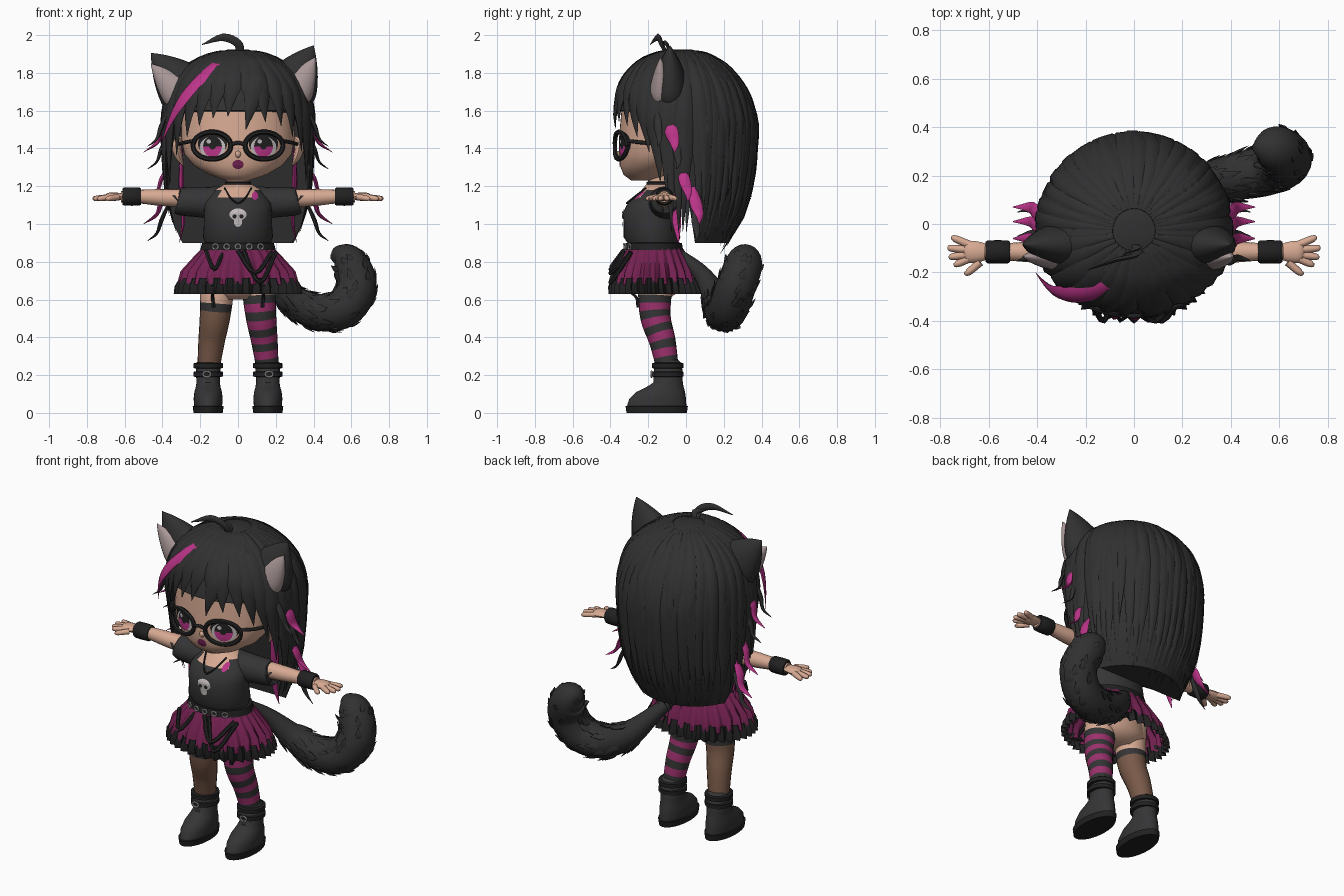
import bpy, bmesh, random
from math import sin, cos, pi, radians, sqrt
from mathutils import Vector

random.seed(4)
if "Cube" in bpy.data.objects:
    bpy.data.objects.remove(bpy.data.objects["Cube"])


def material(name, *rgb):
    m = bpy.data.materials.new(name)
    m.use_nodes = True
    m.diffuse_color = (*rgb, 1)
    m.node_tree.nodes["Principled BSDF"].inputs["Base Color"].default_value = (*rgb, 1)
    return m


black = material("hair black", .03, .03, .03)
cloth = material("charcoal cloth", .035, .035, .037)
deep = material("deep black", .015, .015, .016)
magenta = material("magenta", .5, .035, .25)
burgundy = material("burgundy", .17, .015, .08)
pink = material("stocking pink", .33, .03, .15)
skin = material("skin", .68, .4, .29)
brown = material("sheer brown", .19, .1, .065)
ear_grey = material("inner ear", .4, .31, .31)
silver = material("silver", .55, .5, .5)


def skin_rings(rings, caps=True):
    n = len(rings[0])
    faces = [(i * n + j, i * n + (j + 1) % n, (i + 1) * n + (j + 1) % n, (i + 1) * n + j)
             for i in range(len(rings) - 1) for j in range(n)]
    if caps:
        faces += [tuple(range(n)), tuple(range(len(rings) * n - n, len(rings) * n))]
    return [v for r in rings for v in r], faces


def make(name, geos, mats, rule=None, angle=50):
    verts, faces = [], []
    for v, f in geos:
        faces += [[i + len(verts) for i in face] for face in f]
        verts += v
    mesh = bpy.data.meshes.new(name)
    mesh.from_pydata(verts, [], faces)
    for m in mats:
        mesh.materials.append(m)
    if rule:
        for p in mesh.polygons:
            p.material_index = rule(p.center, p.index)
    bm = bmesh.new()
    bm.from_mesh(mesh)
    bmesh.ops.recalc_face_normals(bm, faces=bm.faces)
    bm.to_mesh(mesh)
    bm.free()
    ob = bpy.data.objects.new(name, mesh)
    bpy.context.collection.objects.link(ob)
    bpy.ops.object.select_all(action='DESELECT')
    ob.select_set(True)
    bpy.context.view_layer.objects.active = ob
    bpy.ops.object.shade_smooth_by_angle(angle=radians(angle))


def smooth(pts, k):
    P = [Vector(p) for p in pts]
    P = [P[0] * 2 - P[1]] + P + [P[-1] * 2 - P[-2]]
    out = []
    for a, b, c, d in zip(P, P[1:], P[2:], P[3:]):
        for t in [j / k for j in range(k)]:
            out.append((b * 2 + (c - a) * t + (a * 2 - b * 5 + c * 4 - d) * t * t
                        + (b * 3 - a - c * 3 + d) * t ** 3) * .5)
    return out + [P[-2]]


def tube(pts, n=8, flat=1, hint=(0, 0, 1), k=4):
    """Sweep an ellipse along points (x, y, z, radius)."""
    S, rings = smooth(pts, k), []
    for i, q in enumerate(S):
        p = q.to_3d()
        t = (S[min(i + 1, len(S) - 1)] - S[max(i - 1, 0)]).to_3d().normalized()
        side = t.cross(hint(p) if callable(hint) else Vector(hint)).normalized()
        up, r = side.cross(t), max(q.w, .001)
        rings.append([p + side * r * cos(2 * pi * j / n) + up * r * flat * sin(2 * pi * j / n)
                      for j in range(n)])
    return skin_rings(rings)


def loft(rows, x=0, n=32, pleats=0, caps=True):
    """Stack ellipses from rows (z, y centre, x radius, y radius, ripple)."""
    rings = []
    for z, yc, rx, ry, *rip in rows:
        ring = []
        for a in [2 * pi * j / n for j in range(n)]:
            k = 1 + (rip[0] if rip else 0) * cos(pleats * a)
            ring.append(Vector((x + rx * k * cos(a), yc + ry * k * sin(a), z)))
        rings.append(ring)
    return skin_rings(rings, caps)


def at(rows, z):
    rows = sorted(rows)
    for a, b in zip(rows, rows[1:]):
        if z <= b[0]:
            break
    t = max(0, min(1, (z - a[0]) / (b[0] - a[0])))
    return [p + (q - p) * t for p, q in zip(a, b)]


def front_y(rows, x, z):
    _, yc, rx, ry = at(rows, z)
    return yc - ry * sqrt(max(0, 1 - (x / rx) ** 2))


def patch(rows, cx, cz, rx, rz, off, n=24):
    """Thin painted disc laid over the front of a loft."""
    rings = []
    for k in (.02, .35, .7, 1):
        ps = [(cx + rx * k * cos(2 * pi * j / n), cz + rz * k * sin(2 * pi * j / n)) for j in range(n)]
        rings.append([Vector((x, front_y(rows, x, z) - off, z)) for x, z in ps])
    return skin_rings(rings, False)


def hoop(cx, cz, rx, rz, r, depth):
    ps = [(cx + rx * cos(a * pi / 10), cz + rz * sin(a * pi / 10)) for a in range(21)]
    return tube([(x, depth(x), z, r) for x, z in ps], 6, hint=(0, 1, 0), k=2)


# Head and face
face = [(1.23, -.24, .06, .05), (1.26, -.21, .15, .12), (1.31, -.175, .235, .175), (1.37, -.15, .285, .205),
        (1.45, -.135, .3, .22), (1.62, -.12, .3, .22)]
make("head", [loft(face, n=48)], [skin])
make("nose", [tube([(0, -.33, 1.39, .008), (0, -.352, 1.37, .016), (0, -.34, 1.35, .008)], hint=(0, 1, 0))], [skin])
make("mouth", [patch(face, 0, 1.315, .03, .024, .004)], [burgundy])
for s, side in ((-1, "right"), (1, "left")):
    x = s * .135
    make(side + "_lashes", [patch(face, x, 1.425, .078, .062, .003)], [deep])
    make(side + "_eye_white", [patch(face, x, 1.407, .068, .056, .005)], [silver])
    make(side + "_iris", [patch(face, x, 1.41, .05, .056, .007)], [deep, magenta], lambda c, i: int(c.z < 1.412))
    make(side + "_pupil", [patch(face, x, 1.42, .02, .025, .009)], [deep])
    make(side + "_eye_shine", [patch(face, x - .02, 1.437, .012, .012, .0095)], [silver])
    make(side + "_human_ear", [tube([(s * .29, -.11, 1.31, .01), (s * .315, -.1, 1.36, .04),
         (s * .325, -.09, 1.42, .05), (s * .3, -.09, 1.46, .02)], flat=.5, hint=(1, 0, 0))], [skin])

# Glasses
bow = lambda x: -.378 + 1.2 * x * x
frames = [hoop(s * .138, 1.415, .1, .072, .013, bow) for s in (-1, 1)]
frames += [tube([(s * .235, -.31, 1.44, .01), (s * .29, -.22, 1.43, .01), (s * .32, -.08, 1.42, .01)]) for s in (-1, 1)]
frames.append(tube([(-.04, -.375, 1.42, .01), (0, -.38, 1.43, .01), (.04, -.375, 1.42, .01)]))
make("glasses", frames, [deep])

# Hair mass: rows (z, x radius, front depth, back depth)
hair = [(1.925, .05, .05, .06), (1.9, .15, .13, .15), (1.85, .25, .22, .23), (1.78, .33, .29, .3),
        (1.7, .375, .335, .355), (1.6, .395, .36, .39), (1.55, .4, .362, .405), (1.3, .4, .33, .4),
        (1.1, .385, .3, .365), (1, .36, .3, .33), (.9, .31, .25, .27), (.8, .26, .2, .18)]


def hair_point(a, z, k=1):
    _, rx, front, back = at(hair, z)
    return Vector((k * rx * cos(a), -.03 + k * sin(a) * (back if sin(a) > 0 else front), z))


rings = []
for z, *_ in hair[:-1]:
    ring = [hair_point(2 * pi * j / 48, z, .95) for j in range(48)]
    if z < 1.58:
        for p in ring:
            p.y = max(p.y, -.05 + (1.55 - z) * .15)
    rings.append(ring)
make("hair_mass", [skin_rings(rings)], [black])

outward = lambda p: p - Vector((0, -.03, min(p.z, 1.5)))


def lock(a, b, tip, w, k=.97, flare=0):
    """Tapered lock running from the crown down the hair surface."""
    pts = []
    for u in [i / 9 for i in range(10)]:
        p = hair_point(radians(a + (b - a) * u), 1.915 - (1.915 - tip) * u ** 1.7, k + flare * u * u)
        pts.append((*p, w * min(1, .2 + 2.2 * u) * min(1, 3 * (1 - u) + .02)))
    return tube(pts, 6, .45, outward, 2)


# Long and layered back locks
locks = []
for i in range(29):
    a = -8 + 196 * i / 28
    edge = abs(a - 90) / 98
    locks.append(lock(a, a + random.uniform(-4, 4), .83 + .12 * edge + random.uniform(0, .07), .048))
for i in range(22):
    a = -15 + 210 * i / 21
    locks.append(lock(a, a + random.uniform(-6, 6), random.uniform(1, 1.45), .038, .985, .02))
make("back_locks", locks, [black])

# Fringe and face-framing locks
fringe = [(300, 276, 1.5), (285, 292, 1.54), (300, 306, 1.52), (310, 318, 1.46), (318, 330, 1.38), (330, 340, 1.22),
          (345, 350, 1.1), (270, 262, 1.57), (258, 250, 1.56), (245, 238, 1.52), (235, 226, 1.46),
          (222, 213, 1.36), (208, 199, 1.2), (195, 189, 1.08), (278, 281, 1.58)]
make("fringe_locks", [lock(*f, .06) for f in fringe], [black])

# Magenta streak and flyaway ends
tint = [lock(264, 206, 1.42, .042, 1.01, .12)]
wisps = []
for s in (-1, 1):
    for y, z, r in ((-.09, 1.58, .035), (-.02, 1.32, .03), (.04, 1.2, .032)):
        tint.append(tube([(s * .36, y, z, .01), (s * .405, y + .01, z - .08, r), (s * .43, y + .03, z - .15, r * .7),
                          (s * .5, y + .03, z - .2, .002)], 6, .4, outward))
    tint.append(tube([(s * .3, -.08, 1.4, .02), (s * .3, -.07, 1.2, .035), (s * .29, -.05, 1.02, .025),
                      (s * .31, -.04, .9, .002)], 6, .4, outward))
    for y, z in ((-.15, 1.62), (-.05, 1.5), (.05, 1.12)):
        wisps.append(tube([(s * .36, y, z, .012), (s * .405, y, z - .1, .022), (s * .43, y + .01, z - .17, .014),
                           (s * .48, y, z - .21, .002)], 6, .5, outward))
make("magenta_locks", tint, [magenta])
wisps += [tube([(.01, -.1, 1.89, .025), (0, -.13, 1.955, .022), (-.08, -.15, 1.988, .02), (-.19, -.19, 1.95, .002)],
               6, .5, (0, 1, 0)),
          tube([(0, -.09, 1.89, .02), (.01, -.1, 1.95, .018), (-.05, -.13, 1.965, .002)], 6, .5, (0, 1, 0))]
make("stray_locks", wisps, [black])

# Cat ears: cones swept from base to tip
for side, base, tip in (("right", (-.3, 1.73), (-.46, 1.905)), ("left", (.29, 1.745), (.4, 1.945))):
    d = Vector((tip[0] - base[0], 0, tip[1] - base[1]))
    b = Vector((base[0], -.085, base[1]))
    out = Vector((.03 if side == "left" else -.03, -.05, -.025))
    cone = lambda o, w, end: [(*(o + d * t * end), w * r) for t, r in ((-.3, 1), (0, 1), (.4, .72), (.75, .35), (1, .01))]
    make(side + "_cat_ear", [tube(cone(b, .14, 1), 16, .65, (0, 1, 0))], [black])
    make(side + "_inner_ear", [tube(cone(b + out, .085, .82), 16, .65, (0, 1, 0))], [ear_grey])

# Torso, neck and shirt details
torso = [(.87, -.17, .16, .12), (.93, -.18, .185, .15), (1, -.185, .18, .145), (1.06, -.19, .18, .145),
         (1.11, -.18, .175, .128), (1.14, -.165, .155, .11), (1.18, -.15, .12, .085), (1.21, -.14, .075, .07)]
make("shirt", [loft(torso, n=40)], [cloth, skin], lambda c, i: int(c.z > 1.14 and abs(c.x) < .1))
make("neck", [loft([(z, -.14, .062, .06) for z in (1.1, 1.2, 1.3)])], [skin])
make("choker", [loft([(z, -.14, r, r) for z, r in ((1.195, .06), (1.2, .07), (1.22, .07), (1.225, .06))])], [deep])
make("necklace", [tube([(x, front_y(torso, x, z) - .006, z, .005) for x, z in
     ((-.07, 1.19), (-.04, 1.14), (0, 1.11), (.04, 1.14), (.07, 1.19))], 6)], [deep])
make("shirt_emblem", [patch(torso, 0, 1.05, .045, .032, .005), patch(torso, 0, 1.01, .022, .025, .005)], [silver])
make("emblem_eyes", [patch(torso, x, 1.04, .011, .011, .009) for x in (-.018, .018)], [deep])
make("shoulder_strap", [patch(torso, .09, 1.15, .016, .022, .006)], [magenta])

# Arms, cuffs and hands
for s, side in ((-1, "right"), (1, "left")):
    along = lambda *ps: [(s * x, -.115, z, r) for x, z, r in ps]
    make(side + "_sleeve", [tube(along((.08, 1.11, .09), (.2, 1.115, .08), (.31, 1.12, .072), (.315, 1.125, .05)), 20)], [cloth])
    make(side + "_arm", [tube(along((.25, 1.135, .05), (.4, 1.14, .045), (.52, 1.145, .036), (.62, 1.145, .03)), 16)], [skin])
    make(side + "_cuff", [tube(along((.515, 1.145, .036), (.52, 1.145, .047), (.605, 1.145, .047), (.61, 1.145, .034)), 20, k=2)], [deep])
    hand = [tube(along((.6, 1.145, .03), (.64, 1.145, .042), (.68, 1.143, .045), (.7, 1.14, .03)), 12, .5)]
    for x, y in ((.755, -.06), (.77, -.1), (.765, -.135), (.745, -.165), (.7, -.2)):
        root = (s * (.635 if y < -.18 else .675), -.115 + (y + .115) * .5, 1.142, .017)
        hand.append(tube([root, (s * (x - .015), y, 1.135, .014), (s * x, y, 1.133, .004)], 8))
    make(side + "_hand", hand, [skin])

# Skirt, ruffle, belt and chains
make("skirt", [loft([(.9, -.165, .165, .13, 0), (.83, -.165, .225, .17, .03), (.75, -.165, .29, .21, .05),
                     (.68, -.165, .305, .225, .06)], n=144, pleats=24, caps=False)], [burgundy])
make("ruffle", [loft([(.715, -.165, .3, .22, .03), (.67, -.165, .32, .235, .05), (.63, -.16, .318, .235, .07)],
                     n=144, pleats=36, caps=False)], [deep])
make("hips", [loft([(.6, -.16, .1, .07), (.65, -.155, .18, .12), (.75, -.16, .18, .125), (.88, -.165, .15, .11)])], [skin])
make("belt", [loft([(.86, -.17, .16, .12), (.862, -.17, .2, .155), (.9, -.17, .19, .148), (.902, -.17, .16, .12)])], [deep])
make("belt_studs", [hoop(x, .88, .014, .014, .005, lambda v: -.17 - .158 * sqrt(1 - (v / .21) ** 2))
                    for x in (-.12, -.06, 0, .06, .12)], [silver])
make("hip_chains", [tube([(a, -.33, .86, .012), ((a + b) / 2, -.4, .86 - drop, .012), (b, -.29, .85, .012)], 6)
                    for a, b, drop in ((0, .18, .12), (.03, .2, .17), (-.17, -.08, .1))], [deep])

# Legs and boots
for s, side in ((-1, "right"), (1, "left")):
    path = [(s * x, y, z, r) for x, y, z, r in ((.105, -.15, .75, .09), (.113, -.165, .62, .088),
            (.123, -.16, .5, .08), (.14, -.125, .38, .07), (.155, -.1, .25, .06))]
    striped = lambda c, i: 0 if i // 20 < 6 else 1 + (i // 20 // 2 + 1) % 2
    sheer = lambda c, i: 0 if i // 20 < 8 else 1 if i // 20 < 10 else 2
    make(side + "_leg", [tube(path, 20, 1, (0, 1, 0), 6)], [skin, cloth, pink if s > 0 else brown], striped if s > 0 else sheer)
    make(side + "_garter_strap", [tube([(s * .14, -.37, .68, .008), (s * .135, -.27, .62, .008),
                                        (s * .13, -.25, .56, .012)], 6)], [deep])
    make(side + "_boot", [loft([(0, -.155, .077, .16), (.035, -.155, .082, .165), (.037, -.155, .074, .157),
         (.075, -.15, .077, .15), (.11, -.135, .073, .13), (.135, -.112, .066, .1), (.16, -.095, .062, .078),
         (.26, -.095, .066, .074), (.28, -.095, .05, .055)], s * .158)], [cloth, deep], lambda c, i: int(c.z < .036))
    for z in (.205, .25):
        make(side + "_boot_strap", [loft([(z - .016, -.097, .062, .07), (z - .012, -.097, .078, .084),
             (z + .012, -.097, .078, .084), (z + .016, -.097, .062, .07)], s * .158)], [deep])
    make(side + "_buckle", [hoop(s * .165, .205, .02, .015, .005, lambda v: -.183)], [silver])

# Tail with small fur tufts
path = [(.06, -.04, .84, .03), (.15, .08, .74, .045), (.27, .16, .61, .075), (.42, .195, .535, .097),
        (.56, .225, .555, .105), (.63, .265, .67, .105), (.59, .305, .785, .1), (.53, .315, .825, .07), (.49, .315, .825, .01)]
make("tail", [tube(path, 20, 1, (0, 1, 0), 6)], [black])
S, tufts = smooth(path, 6), []
for i in range(90):
    j = random.randrange(10, 36)
    t = (S[j + 1] - S[j]).to_3d().normalized()
    e = t.cross(Vector((0, 1, 0))).normalized()
    a = random.uniform(0, 2 * pi)
    d = e * cos(a) + e.cross(t) * sin(a)
    pts = [(*(S[j + m].to_3d() + d * (S[j + m].w + lift)), r)
           for m, lift, r in ((0, -.006, .01), (1, 0, .02), (3, .014, .001))]
    tufts.append(tube(pts, 5, .4, d, 2))
make("tail_tufts", tufts, [black])
